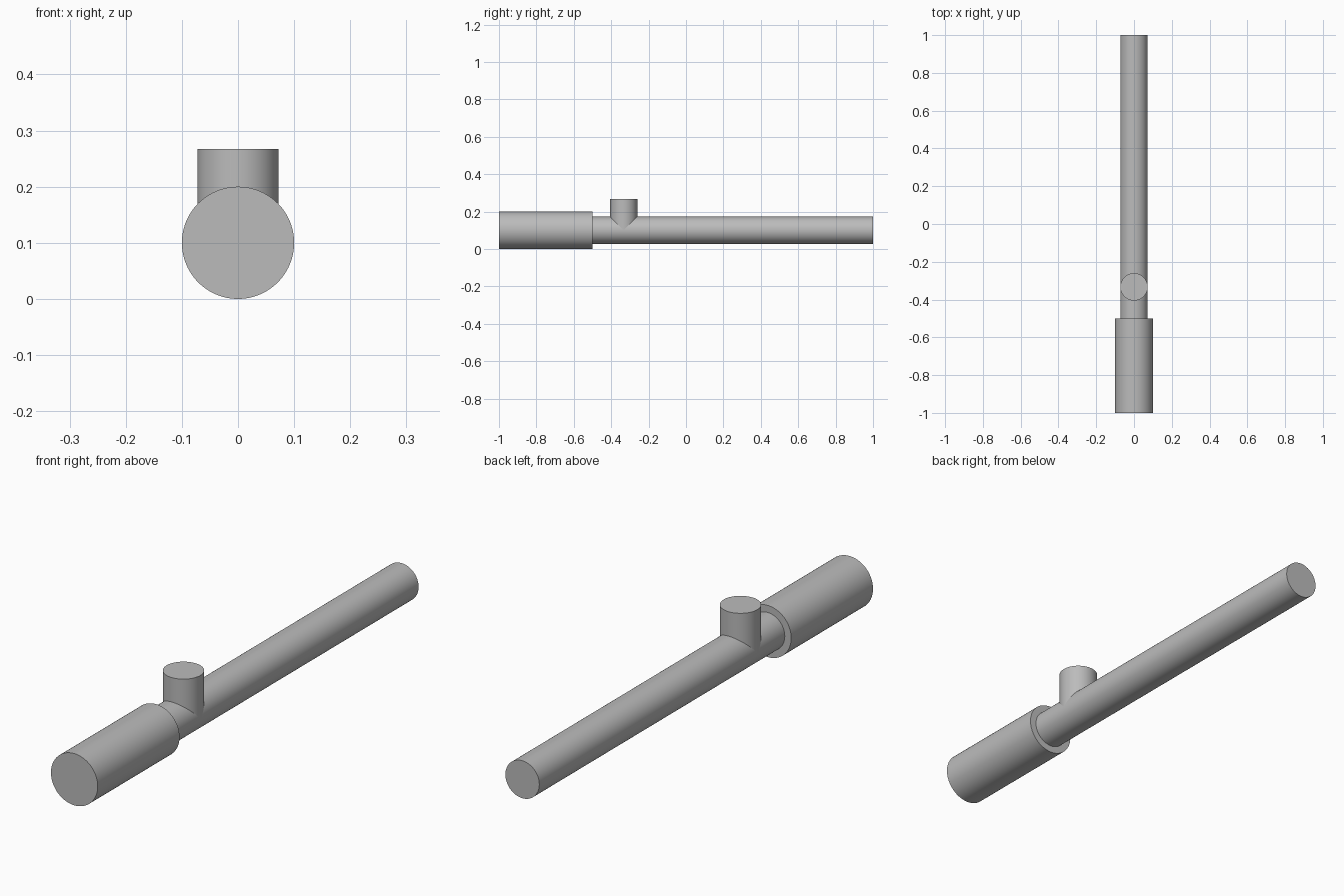
import bpy
import math

cube = bpy.data.objects.get("Cube")
if cube:
    bpy.data.objects.remove(cube, do_unlink=True)

# One plain grey for the whole fitting
grey = bpy.data.materials.new("plain_grey")
grey.use_nodes = True
colour = (0.5, 0.5, 0.5, 1)
grey.diffuse_color = colour
grey.node_tree.nodes["Principled BSDF"].inputs["Base Color"].default_value = colour

AXIS_Z = 0.1
PIPE_RADIUS = 0.0725


def cylinder(name, radius, length, centre, along_y=True):
    """Capped smooth cylinder along y, or upright along z."""
    tilt = math.pi / 2 if along_y else 0
    bpy.ops.mesh.primitive_cylinder_add(
        vertices=96, radius=radius, depth=length,
        location=centre, rotation=(tilt, 0, 0))
    obj = bpy.context.object
    obj.name = name
    obj.data.materials.append(grey)
    bpy.ops.object.shade_smooth_by_angle(angle=math.radians(30))
    return obj


# Wide sleeve at the front end
cylinder("sleeve", 0.1, 0.5, (0, -0.75, AXIS_Z))

# Long pipe running to the back
main_pipe = cylinder("main_pipe", PIPE_RADIUS, 1.5, (0, 0.25, AXIS_Z))

# Upright branch, starting on the pipe axis
top = 0.267
branch = cylinder("branch_stub", PIPE_RADIUS, top - AXIS_Z,
                  (0, -0.333, (top + AXIS_Z) / 2), along_y=False)
